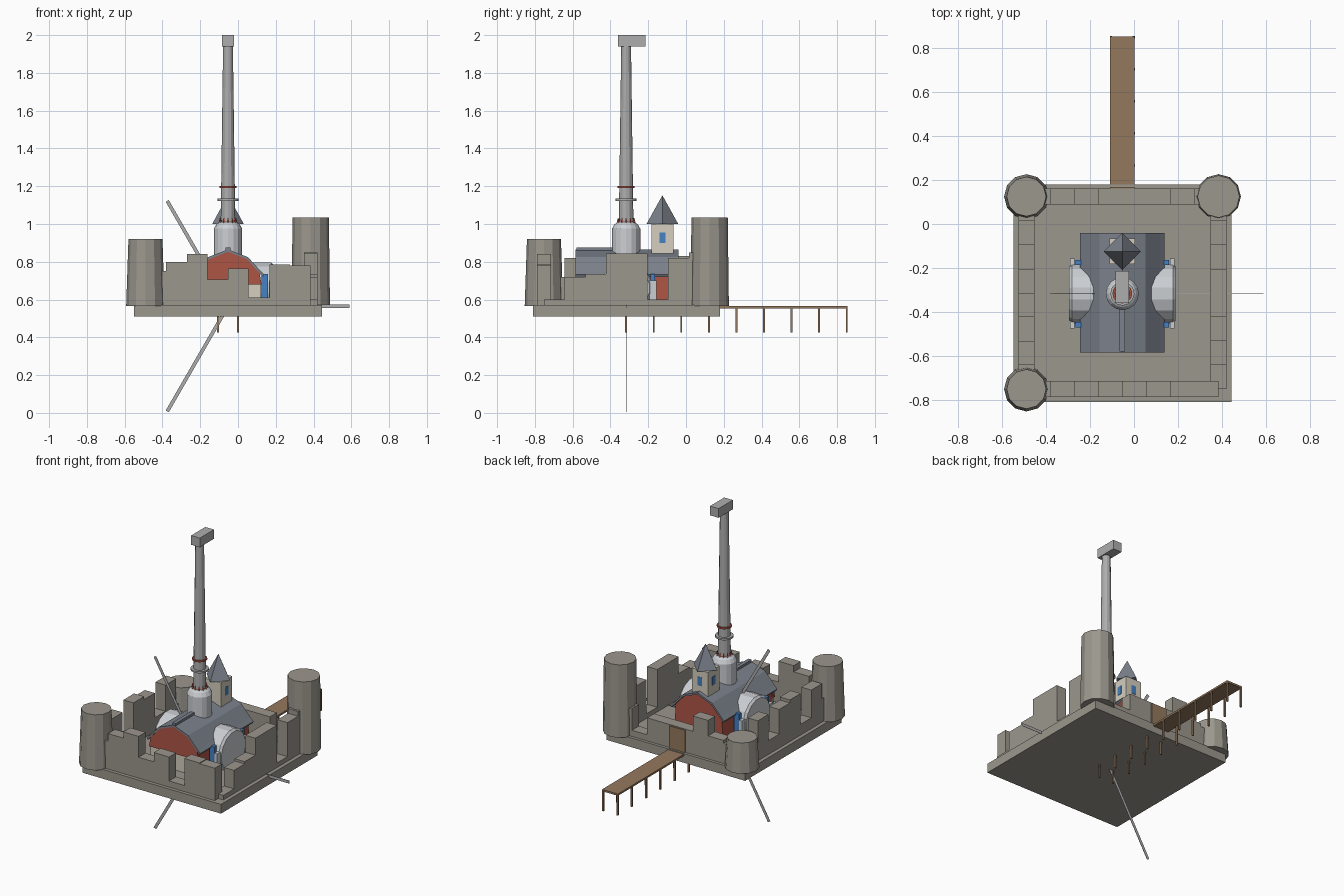
import bpy, bmesh
from math import pi, cos, sin
from mathutils import Matrix

if "Cube" in bpy.data.objects:
    bpy.data.objects.remove(bpy.data.objects["Cube"])


def mat(name, c):
    m = bpy.data.materials.new(name)
    m.diffuse_color = (*c, 1)
    m.use_nodes = True
    m.node_tree.nodes["Principled BSDF"].inputs["Base Color"].default_value = m.diffuse_color
    return m


STONE = mat("stone", (0.33, 0.31, 0.27))
RED = mat("red", (0.42, 0.09, 0.06))
SLATE = mat("slate", (0.20, 0.22, 0.26))
WOOD = mat("wood", (0.30, 0.19, 0.11))
CREAM = mat("cream", (0.66, 0.62, 0.52))
BLUE = mat("blue", (0.06, 0.22, 0.55))
LIGHT = mat("light_metal", (0.60, 0.62, 0.65))
GREY = mat("grey", (0.42, 0.42, 0.42))
CX, CY = -0.053, -0.317      # centre of the hall and chimney


def finish(name, bm, m):
    bmesh.ops.recalc_face_normals(bm, faces=bm.faces)
    me = bpy.data.meshes.new(name)
    bm.to_mesh(me)
    bm.free()
    ob = bpy.data.objects.new(name, me)
    bpy.context.collection.objects.link(ob)
    me.materials.append(m)
    return ob


def box(name, x0, x1, y0, y1, z0, z1, m):
    bm = bmesh.new()
    bmesh.ops.create_cube(bm, size=1)
    for v in bm.verts:
        v.co = ((x0 + x1) / 2 + v.co.x * (x1 - x0),
                (y0 + y1) / 2 + v.co.y * (y1 - y0),
                (z0 + z1) / 2 + v.co.z * (z1 - z0))
    return finish(name, bm, m)


def lathe(name, prof, x, y, m, n=12, turn=0.0):
    # stack of rings (radius, height) closed at both ends
    bm = bmesh.new()
    rings = [[bm.verts.new((x + r * cos(turn + 2 * pi * i / n),
                            y + r * sin(turn + 2 * pi * i / n), z))
              for i in range(n)] for r, z in prof]
    for a, b in zip(rings, rings[1:]):
        for i in range(n):
            j = (i + 1) % n
            bm.faces.new((a[i], a[j], b[j], b[i]))
    bm.faces.new(rings[0])
    bm.faces.new(rings[-1])
    return finish(name, bm, m)


def extrude_y(name, pts, y0, y1, m):
    bm = bmesh.new()
    f = bm.faces.new([bm.verts.new((x, y0, z)) for x, z in pts])
    ext = bmesh.ops.extrude_face_region(bm, geom=[f])
    for v in ext["geom"]:
        if isinstance(v, bmesh.types.BMVert):
            v.co.y = y1
    return finish(name, bm, m)


# foundation and corner towers
box("foundation", -0.55, 0.445, -0.81, 0.18, 0.51, 0.57, STONE)
X0, X1, Y0, Y1 = -0.49, 0.385, -0.752, 0.125
for name, x, y, top in (("front_left_tower", X0, Y0, 0.92),
                        ("back_left_tower", X0, Y1, 0.76),
                        ("back_right_tower", X1, Y1, 1.035)):
    lathe(name, [(0.102, 0.565), (0.09 if top < 1 else 0.096, top)], x, y, STONE)

# ruined walls: eight blocks of uneven height per side
T = 0.036
front = [0.75, 0.80, 0.84, 0.705, 0.765, 0.61, 0.785, 0.78]
back = [0.70, 0.72, 0.82, 0.72, 0.72, 0.72, 0.61, 0.75]
right = [0.60, 0.72, 0.735, 0.845, 0.845, 0.60, 0.82, 0.85]
left = [0.72, 0.82, 0.64, 0.84, 0.82, 0.66, 0.83, 0.66]
sx, sy = (X1 - X0) / 8, (Y1 - Y0) / 8
for i in range(8):
    a, b = X0 + i * sx, X0 + (i + 1) * sx
    box("front_wall_block", a, b, Y0 - T, Y0 + T, 0.565, front[i], STONE)
    box("back_wall_block", a, b, Y1 - T, Y1 + T, 0.565, back[i], STONE)
    a, b = Y0 + i * sy, Y0 + (i + 1) * sy
    box("right_wall_block", X1 - T, X1 + T, a, b, 0.565, right[i], STONE)
    box("left_wall_block", X0 - T, X0 + T, a, b, 0.565, left[i], STONE)

# jetty with post pairs, and gate
box("jetty_deck", -0.11, 0.003, CY, 0.855, 0.553, 0.565, WOOD)
for i in range(9):
    y = CY + 0.146 * i
    for x in (-0.105, -0.001):
        box("jetty_post", x - 0.005, x + 0.005, y - 0.005, y + 0.005, 0.425, 0.555, WOOD)
box("gate", -0.11, 0.003, 0.15, 0.168, 0.565, 0.715, WOOD)

# hall with curved roof shell
half = [(0, 0.865), (0.105, 0.825), (0.172, 0.752), (0.192, 0.732)]
outer = [(CX - x, z) for x, z in half[:0:-1]] + [(CX + x, z) for x, z in half]
inner = [(CX + (x - CX) * 0.97, z - 0.012) for x, z in outer]
extrude_y("hall_roof", outer + inner[::-1], -0.585, -0.04, SLATE)
extrude_y("hall_walls", [(CX - 0.172, 0.565)] + inner[1:-1] + [(CX + 0.172, 0.565)],
          -0.57, -0.055, RED)
extrude_y("front_gable", [(CX - 0.178, 0.68)] + inner[1:-1] + [(CX + 0.178, 0.68)],
          -0.582, -0.565, RED)
box("front_panel", CX - 0.175, CX + 0.175, -0.573, -0.56, 0.566, 0.68, CREAM)
box("roof_ridge", CX - 0.012, CX + 0.012, -0.58, -0.37, 0.85, 0.876, SLATE)

# side drum through the hall, with hubs, brackets and blue posts
drum = lathe("side_drum", [(0.125, -0.243), (0.138, -0.23), (0.138, 0.23), (0.125, 0.243)],
             0, 0, LIGHT, 16, pi / 16)
drum.data.transform(Matrix.Translation((CX, CY, 0.66)) @ Matrix.Rotation(pi / 2, 4, 'Y'))
for s in (-1, 1):
    for t in (-1, 1):
        x, y = CX + s * 0.195, CY + t * 0.142
        box("drum_post", x - 0.018, x + 0.018, y - 0.012, y + 0.012, 0.57, 0.735, BLUE)
        x = CX + s * 0.228
        box("drum_bracket", x - 0.01, x + 0.01, y - 0.018, y + 0.018, 0.57, 0.70, LIGHT)

# small lookout turret
TY = -0.125
box("turret", CX - 0.058, CX + 0.058, TY - 0.058, TY + 0.058, 0.80, 1.0, CREAM)
lathe("turret_roof", [(0.084, 1.0), (0.001, 1.15)], CX, TY, SLATE, 4)
box("turret_window_side", CX - 0.06, CX + 0.06, TY - 0.016, TY + 0.016, 0.90, 0.955, BLUE)
box("turret_window_back", CX - 0.016, CX + 0.016, TY, TY + 0.06, 0.90, 0.955, BLUE)

# chimney: bulb, collar, rings, shaft and cap
lathe("chimney_bulb", [(0.075, 0.80), (0.075, 0.975), (0.062, 0.998), (0.045, 1.01)],
      CX, CY, LIGHT, 16)
for i in range(12):
    a = 2 * pi * i / 12
    lathe("collar_spike", [(0.011, 0.995), (0.001, 1.033)],
          CX + 0.042 * cos(a), CY + 0.042 * sin(a), RED, 4, a)
lathe("chimney_collar", [(0.039, 1.0), (0.036, 1.19)], CX, CY, GREY)
lathe("collar_ring", [(0.055, 1.123), (0.055, 1.134)], CX, CY, GREY)
lathe("red_ring", [(0.045, 1.19), (0.045, 1.2)], CX, CY, RED)
lathe("chimney_shaft", [(0.036, 1.195), (0.026, 1.945)], CX, CY, GREY)
box("chimney_cap", CX - 0.031, CX + 0.031, -0.36, -0.215, 1.94, 2.0, GREY)

# three thin radiating blades
for k in range(3):
    blade = box("blade", 0, 0.643, -0.001, 0.001, -0.0095, 0.0095, GREY)
    blade.data.transform(Matrix.Translation((CX, CY, 0.565)) @
                         Matrix.Rotation(2 * pi * k / 3, 4, 'Y'))
